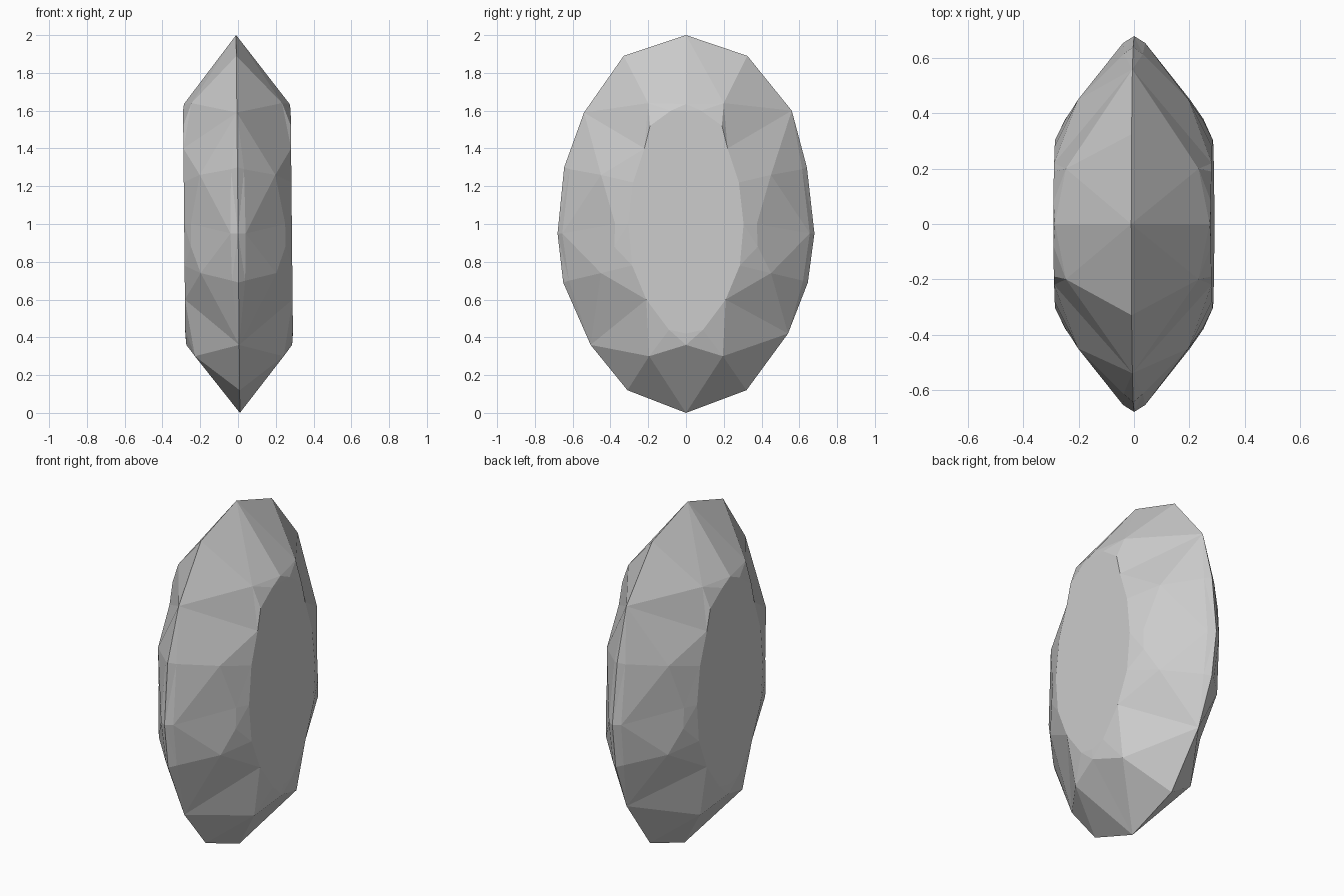
import bpy, bmesh
from mathutils import Vector
from mathutils.geometry import delaunay_2d_cdt

if "Cube" in bpy.data.objects:
    bpy.data.objects.remove(bpy.data.objects["Cube"])

# Outline of the stone (y, z), in the plane x = 0
GIRDLE = [(0, 2), (.325, 1.89), (.56, 1.60), (.64, 1.30), (.68, .95), (.645, .69),
          (.54, .42), (.32, .12), (0, 0), (-.31, .12), (-.505, .36), (-.65, .69),
          (-.68, .95), (-.645, 1.30), (-.54, 1.59), (-.33, 1.89)]
# Half outline of the flat table facet (y, z), top to bottom
TABLE = [(.08, 1.6), (.19, 1.52), (.22, 1.4), (.28, 1.22), (.305, 1.0),
         (.285, .78), (.21, .60), (.09, .44), (0, .42)]
# Facet corners between girdle and table: y, z, height
CROWN = [(.20, 1.64, .24), (.45, 1.26, .20), (.375, 1.0, .25), (.38, .88, .25),
         (.45, .74, .20), (.195, .30, .235)]
# Narrow bevel just inside the girdle
RIM = [(.615, 1.29, .035), (.655, .95, .04), (.62, .70, .035)]
TOP = (0, 1.635, .28)
BOTTOM = (0, .36, .28)
TABLE_X = .285


def mirrored(p):
    return (-p[0],) + tuple(p[1:])


def loop(points):
    return list(zip(points, points[1:] + points[:1]))


girdle = [(y, z, 0) for y, z in GIRDLE]
half = [(y, z, TABLE_X) for y, z in TABLE]
table = half + [mirrored(p) for p in reversed(half[:-1])]
pts = girdle + table + [TOP, BOTTOM]
for p in CROWN + RIM:
    pts += [p, mirrored(p)]

# Ridges that have to stay as facet edges
ridges = loop(girdle) + loop(table) + [(girdle[0], TOP), (girdle[8], BOTTOM)]
for s in (1, -1):
    g = [girdle[(s * i) % 16] for i in range(9)]
    flip = (lambda p: p) if s == 1 else mirrored
    c = [flip(p) for p in CROWN]
    t = [flip(p) for p in half]
    r = [flip(p) for p in RIM]
    ridges += [(g[0], c[0]), (g[1], c[0]), (g[2], c[0]), (g[2], c[1]), (g[2], t[2]),
               (c[0], TOP), (c[0], t[1]), (c[0], t[2]),
               (c[1], c[2]), (c[2], c[3]), (c[3], c[4]), (c[1], t[2]),
               (c[4], t[6]), (c[4], g[6]), (c[5], g[6]), (c[5], t[6]),
               (c[5], g[7]), (c[5], g[8]), (c[5], BOTTOM),
               (g[2], r[0]), (r[0], r[1]), (r[1], r[2]), (r[2], g[6]),
               (r[0], c[1]), (r[1], c[2]), (r[1], c[3]), (r[2], c[4])]

index = {p: i for i, p in enumerate(pts)}
edges = [(index[a], index[b]) for a, b in ridges]
verts, _, faces, orig, _, _ = delaunay_2d_cdt(
    [Vector(p[:2]) for p in pts], edges, [], 0, 1e-5)

# Two crowns, the second turned half round, joined at the girdle
bm = bmesh.new()
for side in (1, -1):
    ring = []
    for v, o in zip(verts, orig):
        h = pts[o[0]][2] if o else .1
        lean = -.01 * (v.y - 1)
        ring.append(bm.verts.new((side * h + lean, v.x, v.y)))
    for f in faces:
        bm.faces.new([ring[i] for i in f])
bmesh.ops.remove_doubles(bm, verts=bm.verts, dist=1e-4)
bmesh.ops.recalc_face_normals(bm, faces=bm.faces)
bmesh.ops.dissolve_limit(bm, angle_limit=.01, verts=bm.verts, edges=bm.edges)
mesh = bpy.data.meshes.new("gemstone")
bm.to_mesh(mesh)
bm.free()
gem = bpy.data.objects.new("gemstone", mesh)
bpy.context.collection.objects.link(gem)
